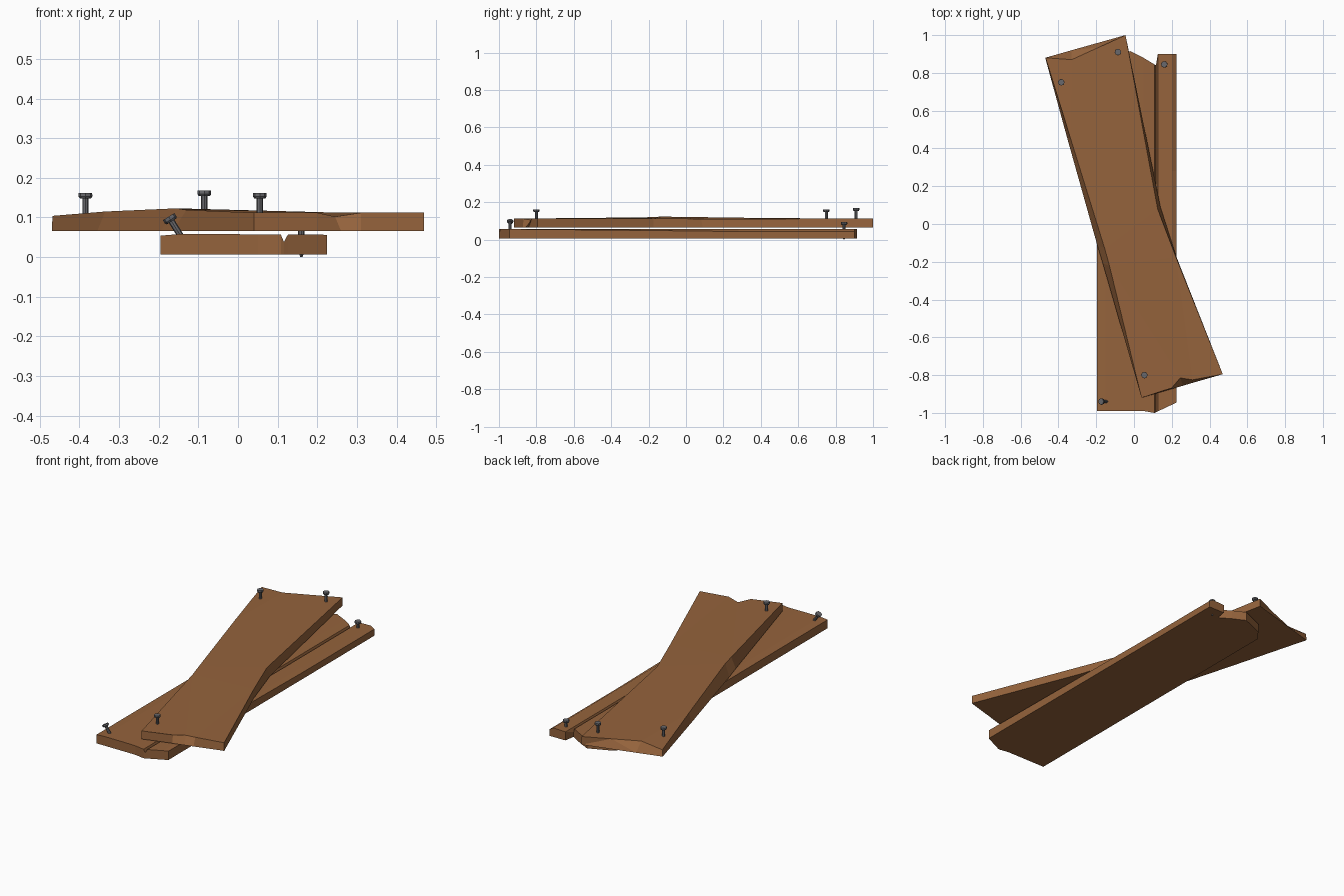
import bpy, bmesh
from math import radians
from mathutils import Matrix, Vector

if "Cube" in bpy.data.objects:
    bpy.data.objects.remove(bpy.data.objects["Cube"])


def material(name, color):
    m = bpy.data.materials.new(name)
    m.diffuse_color = color
    m.use_nodes = True
    m.node_tree.nodes["Principled BSDF"].inputs["Base Color"].default_value = m.diffuse_color
    return m


wood = material("brown_wood", (0.30, 0.125, 0.045, 1))
iron = material("dark_iron", (0.14, 0.14, 0.15, 1))


def finish(bm, name, mat):
    bmesh.ops.recalc_face_normals(bm, faces=bm.faces)
    me = bpy.data.meshes.new(name)
    bm.to_mesh(me)
    bm.free()
    me.materials.append(mat)
    ob = bpy.data.objects.new(name, me)
    bpy.context.collection.objects.link(ob)
    return ob


# Lower plank: columns across the width, with broken ends and a long split
# x, front y, back y, top z at front, top z at back
columns = [(-0.195, -0.99, 0.80, 0.054, 0.052), (-0.15, -0.99, 0.86, 0.058, 0.057),
           (-0.02, -0.99, 0.915, 0.058, 0.057), (0.05, -0.99, 0.88, 0.057, 0.057),
           (0.108, -1.0, 0.845, 0.057, 0.055), (0.116, -0.997, 0.84, 0.038, 0.032),
           (0.126, -0.992, 0.90, 0.057, 0.054), (0.20, -0.957, 0.90, 0.057, 0.057),
           (0.225, -0.945, 0.90, 0.056, 0.043)]
bm = bmesh.new()
tops, bottoms = [], []
for x, y0, y1, z0, z1 in columns:
    ys = [y0, -0.24, 0.28, y1]
    zs = [z0, (z0 + z1) / 2, z1, z1]
    tops.append([bm.verts.new((x, y, z)) for y, z in zip(ys, zs)])
    bottoms.append([bm.verts.new((x, y, 0.006)) for y in ys])
last = len(columns) - 1
for i in range(last):
    for j in range(3):
        for g in (tops, bottoms):
            bm.faces.new((g[i][j], g[i + 1][j], g[i + 1][j + 1], g[i][j + 1]))
    for j in (0, 3):
        bm.faces.new((tops[i][j], tops[i + 1][j], bottoms[i + 1][j], bottoms[i][j]))
for i in (0, last):
    for j in range(3):
        bm.faces.new((tops[i][j], tops[i][j + 1], bottoms[i][j + 1], bottoms[i][j]))
finish(bm, "lower_plank", wood)

# Upper plank: pinched outline, each point has bottom xy then top xyz
outline = [(0.04, -0.92, 0.04, -0.92, 0.112), (0.20, -0.873, 0.20, -0.868, 0.112),
           (0.26, -0.856, 0.245, -0.815, 0.102), (0.31, -0.841, 0.31, -0.825, 0.112),
           (0.47, -0.795, 0.47, -0.795, 0.112), (0.225, -0.175, 0.222, -0.175, 0.113),
           (0.14, 0.09, 0.125, 0.08, 0.111), (-0.045, 1.0, -0.045, 1.0, 0.112),
           (-0.33, 0.92, -0.33, 0.87, 0.113), (-0.47, 0.88, -0.468, 0.88, 0.104),
           (-0.355, 0.46, -0.335, 0.45, 0.115), (-0.195, -0.11, -0.155, -0.13, 0.123),
           (-0.165, -0.21, -0.13, -0.22, 0.119)]
bm = bmesh.new()
low = [bm.verts.new((p[0], p[1], 0.066)) for p in outline]
top = [bm.verts.new(p[2:]) for p in outline]
n = len(outline)
for i in range(n):
    k = (i + 1) % n
    bm.faces.new((low[i], low[k], top[k], top[i]))
bm.faces.new(low[::-1])
# top facets: strips running across the board, and a sloped broken corner
for f in ((0, 1, 2, 12), (2, 3, 5, 12), (3, 4, 5), (5, 6, 11, 12),
          (6, 7, 10, 11), (7, 8, 10), (8, 9, 10)):
    bm.faces.new([top[i] for i in f])
# back end splinter slopes down between the two corners
edge_low = bm.edges.get((top[7], top[8]))
bmesh.ops.subdivide_edges(bm, edges=[edge_low], cuts=1)
bmesh.ops.triangulate(bm, faces=[f for f in bm.faces if len(f.verts) > 4])
finish(bm, "upper_plank", wood)


# Nails: low-sided shaft, point and flared head, origin at the top centre
def nail(name, location, tilt=0.0, length=0.093):
    bm = bmesh.new()
    for r1, r2, z0, z1 in ((0.003, 0.008, -length, -length + 0.015),
                           (0.008, 0.008, -length + 0.015, -0.01),
                           (0.014, 0.0175, -0.014, -0.009),
                           (0.0175, 0.017, -0.009, 0.0)):
        bmesh.ops.create_cone(bm, cap_ends=True, segments=8, radius1=r1, radius2=r2,
                              depth=z1 - z0,
                              matrix=Matrix.Translation((0, 0, (z0 + z1) / 2)))
    m = Matrix.Translation(Vector(location)) @ Matrix.Rotation(radians(tilt), 4, 'Y')
    bm.transform(m)
    finish(bm, name, iron)


nail("upper_nail_back_left", (-0.385, 0.75, 0.162))
nail("upper_nail_back_right", (-0.085, 0.91, 0.168))
nail("upper_nail_front", (0.055, -0.80, 0.162))
nail("lower_nail_back", (0.16, 0.845, 0.093))
nail("lower_nail_bent", (-0.175, -0.94, 0.102), tilt=-32)
